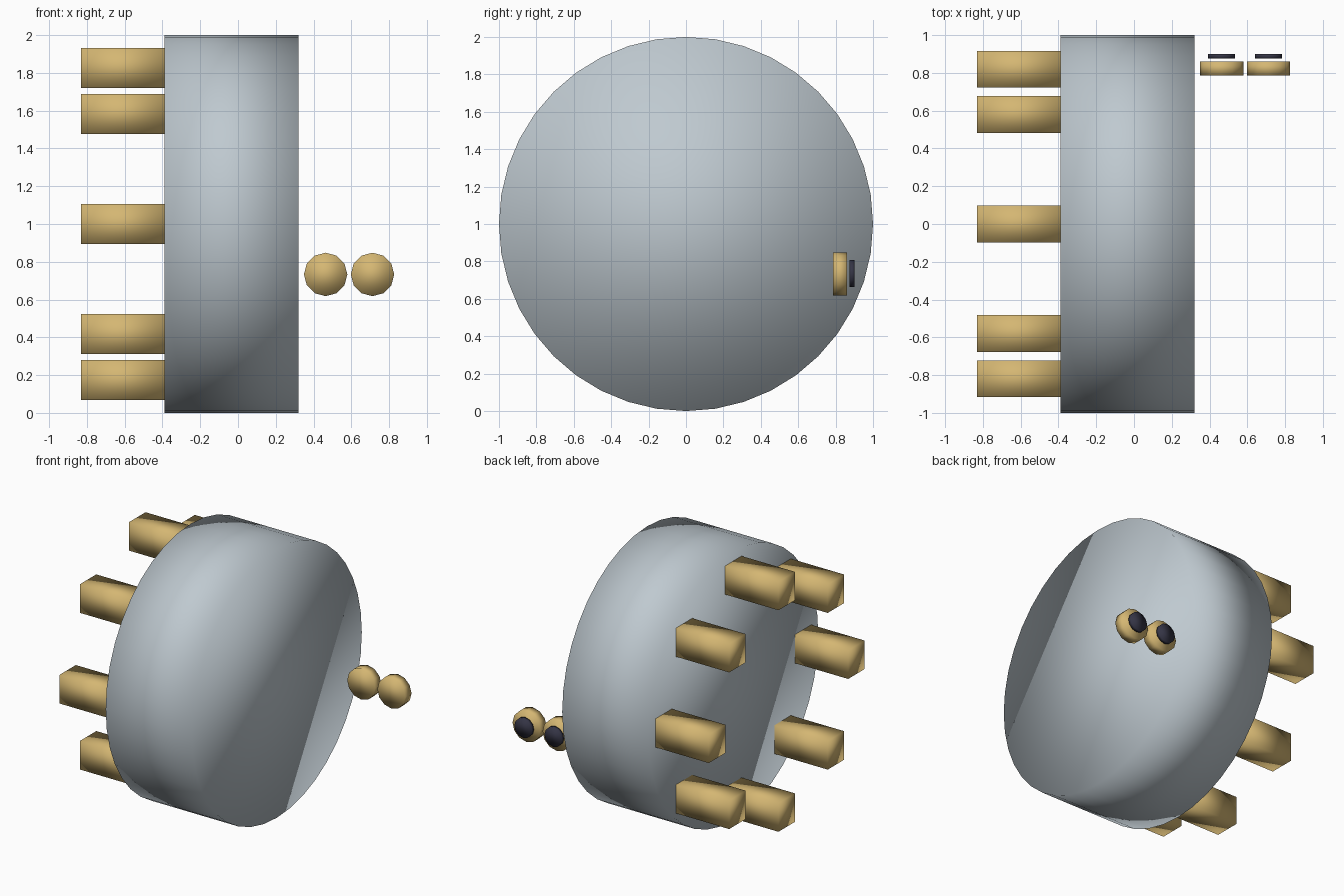
import bpy
from math import cos, sin, pi
from mathutils import Matrix

cube = bpy.data.objects.get("Cube")
if cube:
    bpy.data.objects.remove(cube, do_unlink=True)


def make_material(name, rgb):
    mat = bpy.data.materials.new(name)
    mat.use_nodes = True
    mat.diffuse_color = (*rgb, 1)
    mat.node_tree.nodes["Principled BSDF"].inputs["Base Color"].default_value = (*rgb, 1)
    return mat


steel = make_material("pale steel grey", (0.52, 0.585, 0.63))
gold = make_material("muted gold", (0.66, 0.47, 0.17))
navy = make_material("dark navy", (0.035, 0.035, 0.06))


def finish(name, mat):
    obj = bpy.context.object
    obj.name = name
    obj.data.materials.append(mat)
    # every part is shaded smooth, across its rims too
    bpy.ops.object.shade_smooth()
    return obj


def disc(name, mat, sides, radius, start, end, axis, across, z):
    """Cylinder from start to end along x or y, with a vertex at the top."""
    bpy.ops.mesh.primitive_cylinder_add(vertices=sides, radius=radius, depth=end - start)
    obj = finish(name, mat)
    obj.data.transform(Matrix.Rotation(pi / 2, 4, "Y" if axis == "X" else "X"))
    middle = (start + end) / 2
    obj.location = (middle, across, z) if axis == "X" else (across, middle, z)
    return obj


# Big drum lying along x
disc("drum", steel, 40, 1, -0.39, 0.32, "X", 0, 1)

# Ring of eight square pegs on the drum's right end
for i in range(8):
    angle = i * pi / 4
    bpy.ops.mesh.primitive_cube_add(size=1)
    peg = finish(f"peg_{i + 1}", gold)
    peg.data.transform(Matrix.Diagonal((0.44, 0.194, 0.212, 1)))
    peg.location = (-0.61, 0.82 * cos(angle), 1 + 0.825 * sin(angle))

# Pair of small gold discs beside the drum, each with a dark disc behind it
for side, x in (("inner", 0.464), ("outer", 0.712)):
    disc(f"{side}_gold_disc", gold, 12, 0.115, 0.787, 0.861, "Y", x, 0.733)
    disc(f"{side}_dark_disc", navy, 12, 0.072, 0.875, 0.901, "Y", x, 0.735)
